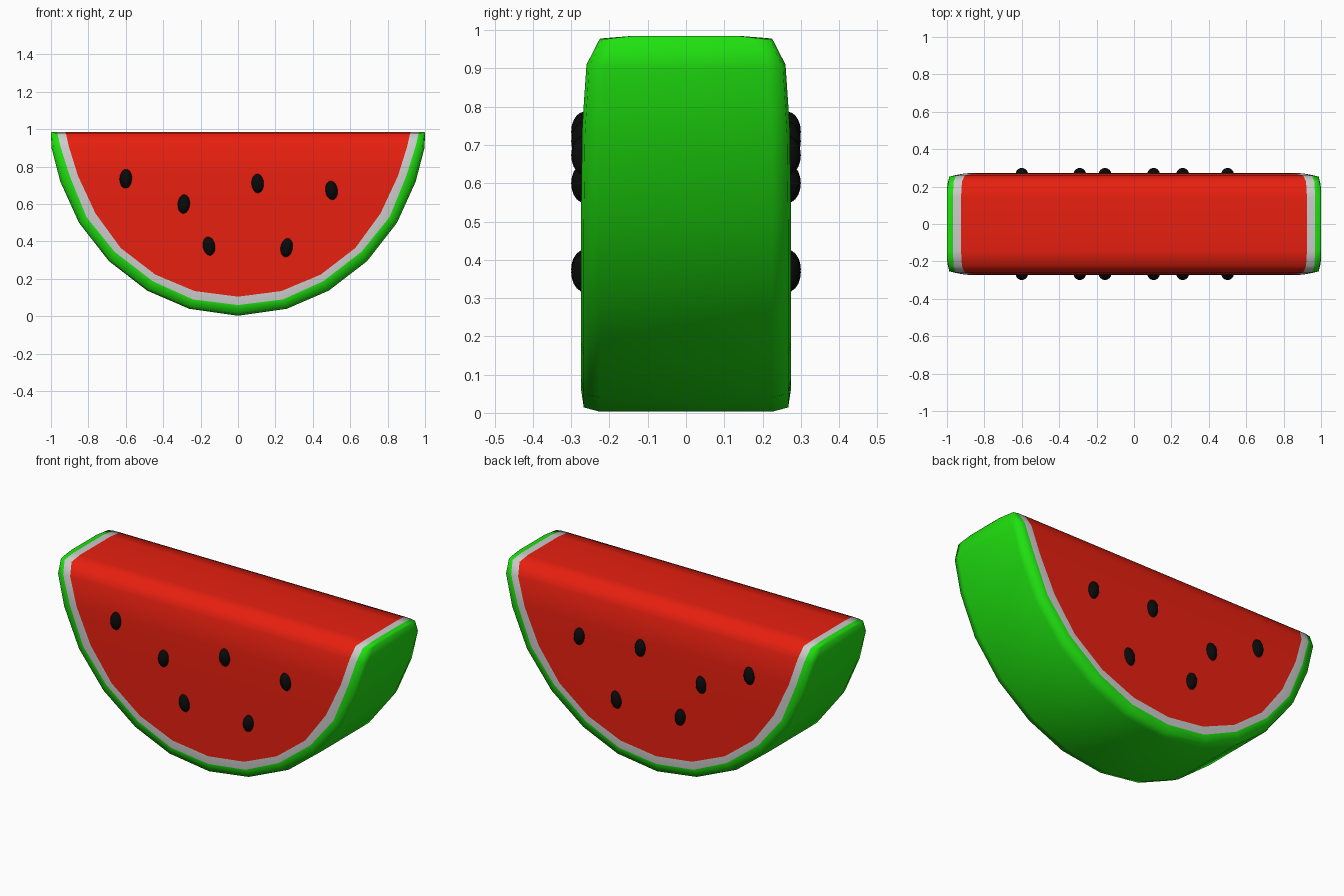
import bpy, bmesh
from math import radians

if "Cube" in bpy.data.objects:
    bpy.data.objects.remove(bpy.data.objects["Cube"])


def material(name, rgb):
    m = bpy.data.materials.new(name)
    m.diffuse_color = (*rgb, 1)
    m.use_nodes = True
    m.node_tree.nodes["Principled BSDF"].inputs["Base Color"].default_value = m.diffuse_color
    return m


red = material("flesh_red", (0.8, 0.014, 0.005))
white = material("rind_white", (0.6, 0.6, 0.6))
green = material("skin_green", (0.014, 0.75, 0.005))
black = material("seed_black", (0.003, 0.003, 0.003))

# Right half of the slice outline, bottom to top: (x, z) of skin, rind and flesh edges
skin = [(0, .003), (.26, .04), (.485, .137), (.69, .295), (.85, .50), (.95, .72),
        (.997, .90), (1, .975), (.998, .985)]
rind = [(0, .06), (.24, .09), (.455, .187), (.66, .345), (.81, .53), (.90, .75),
        (.95, .91), (.965, .977), (.968, .985)]
flesh = [(0, .105), (.232, .135), (.442, .223), (.627, .365), (.762, .55), (.855, .75),
         (.905, .91), (.92, .978), (.925, .985)]
half_width = [.274, .274, .274, .274, .274, .271, .26, .225, .14]
LAST = len(skin) - 1

# Body: cross-sections swept from the left tip round to the right tip
bm = bmesh.new()
sections = []
for i in range(-LAST, LAST + 1):
    j, s = abs(i), (1 if i >= 0 else -1)
    w = half_width[j]
    o, r, f = skin[j], rind[j], flesh[j]
    b = [o[k] + (r[k] - o[k]) * 0.2 for k in (0, 1)]
    ring = [(f, 1), (r, 1), (b, .975), (o, .82)]
    pts = [(p, -w * t) for p, t in ring] + [(p, w * t) for p, t in reversed(ring)]
    sections.append([bm.verts.new((s * p[0], y, p[1])) for p, y in pts])


def face(verts, mat):
    bm.faces.new(verts).material_index = mat


# Rind and skin strips
for a, b in zip(sections, sections[1:]):
    for k in range(7):
        face((a[k], a[k + 1], b[k + 1], b[k]), 1 if k in (0, 6) else 2)

# Tips of the rind and skin on the top cut
for end in (sections[0], sections[-1]):
    for k in range(3):
        face((end[k], end[k + 1], end[6 - k], end[7 - k]), 1 if k == 0 else 2)

# Flesh: flat sides, rounded upper rows and the top
n = len(sections)
for k in (0, 7):
    face([s[k] for s in sections[3:n - 3]], 0)
    for i in range(3):
        l0, l1, r0, r1 = sections[i], sections[i + 1], sections[n - 1 - i], sections[n - 2 - i]
        face((l0[k], l1[k], r1[k], r0[k]), 0)
face((sections[0][0], sections[-1][0], sections[-1][7], sections[0][7]), 0)

bmesh.ops.recalc_face_normals(bm, faces=bm.faces)
mesh = bpy.data.meshes.new("watermelon_slice")
bm.to_mesh(mesh)
bm.free()
for m in (red, white, green):
    mesh.materials.append(m)
body = bpy.data.objects.new("watermelon_slice", mesh)
bpy.context.collection.objects.link(body)
bpy.context.view_layer.objects.active = body
body.select_set(True)
bpy.ops.object.shade_smooth_by_angle(angle=radians(70))

# Seeds: half-sunk ellipsoids on the front, mirrored to the back
seeds = [(-.6, .735, 3), (-.29, .6, 5), (.105, .71, -3), (.5, .673, -8),
         (-.155, .375, -10), (.26, .367, 10)]
for n, (x, z, tilt) in enumerate(seeds, 1):
    bpy.ops.mesh.primitive_uv_sphere_add(segments=16, ring_count=10, radius=1,
                                         location=(x, -.265, z), rotation=(0, radians(tilt), 0))
    seed = bpy.context.object
    seed.name = f"seed_{n}"
    seed.scale = (.034, .035, .052)
    seed.data.materials.append(black)
    bpy.ops.object.shade_smooth()
    mirror = seed.modifiers.new("back_seed", 'MIRROR')
    mirror.use_axis = (False, True, False)
    mirror.mirror_object = body
